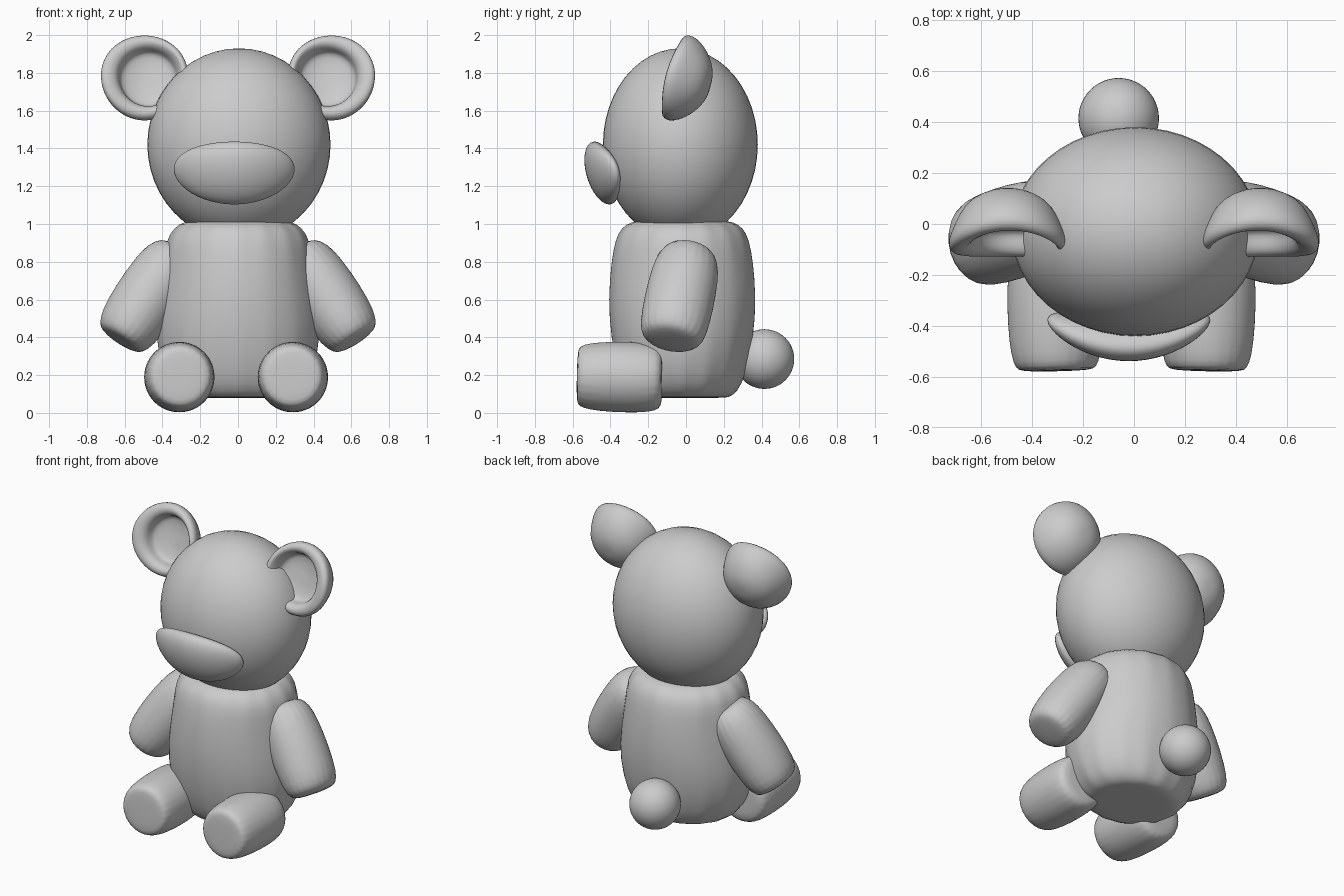
import bpy, math
from mathutils import Vector, Matrix

if "Cube" in bpy.data.objects:
    bpy.data.objects.remove(bpy.data.objects["Cube"])


def finish(name, verts, faces, subsurf=1):
    me = bpy.data.meshes.new(name)
    me.from_pydata(verts, [], faces)
    ob = bpy.data.objects.new(name, me)
    bpy.context.collection.objects.link(ob)
    for p in me.polygons:
        p.use_smooth = True
    if subsurf:
        m = ob.modifiers.new("smooth", "SUBSURF")
        m.levels = m.render_levels = subsurf
    return ob


def loft(name, rings, mat, n=48, folds=24, subsurf=1, shape=None):
    """Stack elliptical rings (height, rx, ry, fold size) along local z, then place with mat."""
    verts, faces = [], []
    for h, rx, ry, fold in rings:
        for i in range(n):
            a = 2 * math.pi * i / n
            k = 1 + fold * math.cos(folds * a)
            p = Vector((rx * k * math.cos(a), ry * k * math.sin(a), h))
            if shape:
                p = shape(p)
            verts.append(mat @ p)
    for r in range(len(rings) - 1):
        for i in range(n):
            j = (i + 1) % n
            faces.append((r * n + i, r * n + j, (r + 1) * n + j, (r + 1) * n + i))
    for ring, flip in ((0, True), (len(rings) - 1, False)):
        h = rings[ring][0]
        p = Vector((0, 0, h))
        verts.append(mat @ (shape(p) if shape else p))
        c = len(verts) - 1
        for i in range(n):
            a, b = ring * n + i, ring * n + (i + 1) % n
            faces.append((b, a, c) if flip else (a, b, c))
    return finish(name, verts, faces, subsurf)


def ball(name, loc, radii, tilt=0, bend=0):
    bpy.ops.mesh.primitive_uv_sphere_add(segments=48, ring_count=24)
    ob = bpy.context.object
    ob.name = name
    m = Matrix.Translation(loc) @ Matrix.Rotation(tilt, 4, 'X')
    for v in ob.data.vertices:
        p = Vector(v.co[i] * radii[i] for i in range(3))
        p.y += bend * p.x ** 2
        v.co = m @ p
    bpy.ops.object.shade_smooth()
    return ob


def along(start, end):
    """Frame with local z running from start to end, local y kept near world y."""
    s = Vector(start)
    z = (Vector(end) - s).normalized()
    x = Vector((0, 1, 0)).cross(z).normalized()
    y = z.cross(x)
    m = Matrix((x, y, z)).transposed().to_4x4()
    return Matrix.Translation(s) @ m, (Vector(end) - s).length


# Head, muzzle and tail
ball("head", (0.005, -0.03, 1.42), (0.485, 0.41, 0.51))
ball("muzzle", (-0.02, -0.445, 1.27), (0.32, 0.082, 0.172), math.radians(17), 0.7)
ball("tail", (-0.06, 0.415, 0.285), (0.158, 0.158, 0.158))

# Body with gathered cloth at top and bottom
loft("body", [(0.08, 0.22, 0.20, 0), (0.08, 0.27, 0.245, 0.015), (0.11, 0.33, 0.29, 0.02),
              (0.2, 0.395, 0.335, 0.014), (0.4, 0.44, 0.378, 0.004), (0.6, 0.418, 0.392, 0.002),
              (0.8, 0.388, 0.376, 0.004), (0.92, 0.378, 0.352, 0.012), (0.98, 0.335, 0.32, 0.018),
              (1.015, 0.285, 0.265, 0.02), (1.015, 0.2, 0.2, 0)],
     Matrix.Translation((0, -0.02, 0)), folds=16)

for side, label in ((-1, "left"), (1, "right")):
    # Arms
    mat, L = along((side * 0.335, 0.015, 0.83), (side * 0.625, -0.08, 0.385))
    loft(label + "_arm", [(-0.04, 0.07, 0.08, 0), (-0.035, 0.11, 0.12, 0.02), (0.02, 0.15, 0.16, 0.02),
                          (0.12, 0.17, 0.18, 0), (0.3, 0.178, 0.186, 0), (L - 0.07, 0.165, 0.18, 0.005),
                          (L - 0.015, 0.135, 0.155, 0.02), (L, 0.11, 0.125, 0.02), (L + 0.005, 0.04, 0.05, 0)],
         mat)
    # Legs pointing forward
    mat, L = along((side * 0.305 - 0.01, -0.125, 0.185), (side * 0.295 - 0.01, -0.575, 0.195))
    loft(label + "_leg", [(0, 0.06, 0.06, 0), (0, 0.15, 0.15, 0.01), (0.03, 0.175, 0.175, 0.01),
                          (0.12, 0.187, 0.187, 0), (0.27, 0.187, 0.187, 0), (L - 0.06, 0.176, 0.176, 0.005),
                          (L - 0.01, 0.158, 0.158, 0.012), (L, 0.135, 0.135, 0.015), (L + 0.002, 0.05, 0.05, 0)],
         mat)

    # Cupped ears: domed back, rolled rim, hollow front shifted toward the head
    def cup(p, side=side):
        q = p.copy()
        q.z -= 0.0
        q.z += -0.8 * p.x ** 2 if p.z < 0.06 else 0
        return q

    back = [(0.15, 0.03), (0.145, 0.07), (0.125, 0.12), (0.085, 0.175), (0.035, 0.215), (-0.01, 0.234)]
    rim = [(-0.045, 0.23), (-0.065, 0.205), (-0.06, 0.175), (-0.03, 0.155), (0.01, 0.15), (0.025, 0.13),
           (0.035, 0.06)]
    rings = [(h, r, r, 0) for h, r in back + rim]
    # Local z points backward, so the front opens toward -y; the top leans back
    mat = (Matrix.Translation((side * 0.495, -0.015, 1.768)) @ Matrix.Rotation(math.radians(-15), 4, 'X')
           @ Matrix.Rotation(math.radians(-90), 4, 'X'))
    ear = loft(label + "_ear", rings, mat, shape=cup)
    for v in ear.data.vertices[len(back) * 48 + 96:13 * 48]:
        v.co.x -= side * 0.02
    for f in ear.data.polygons:
        f.flip()
